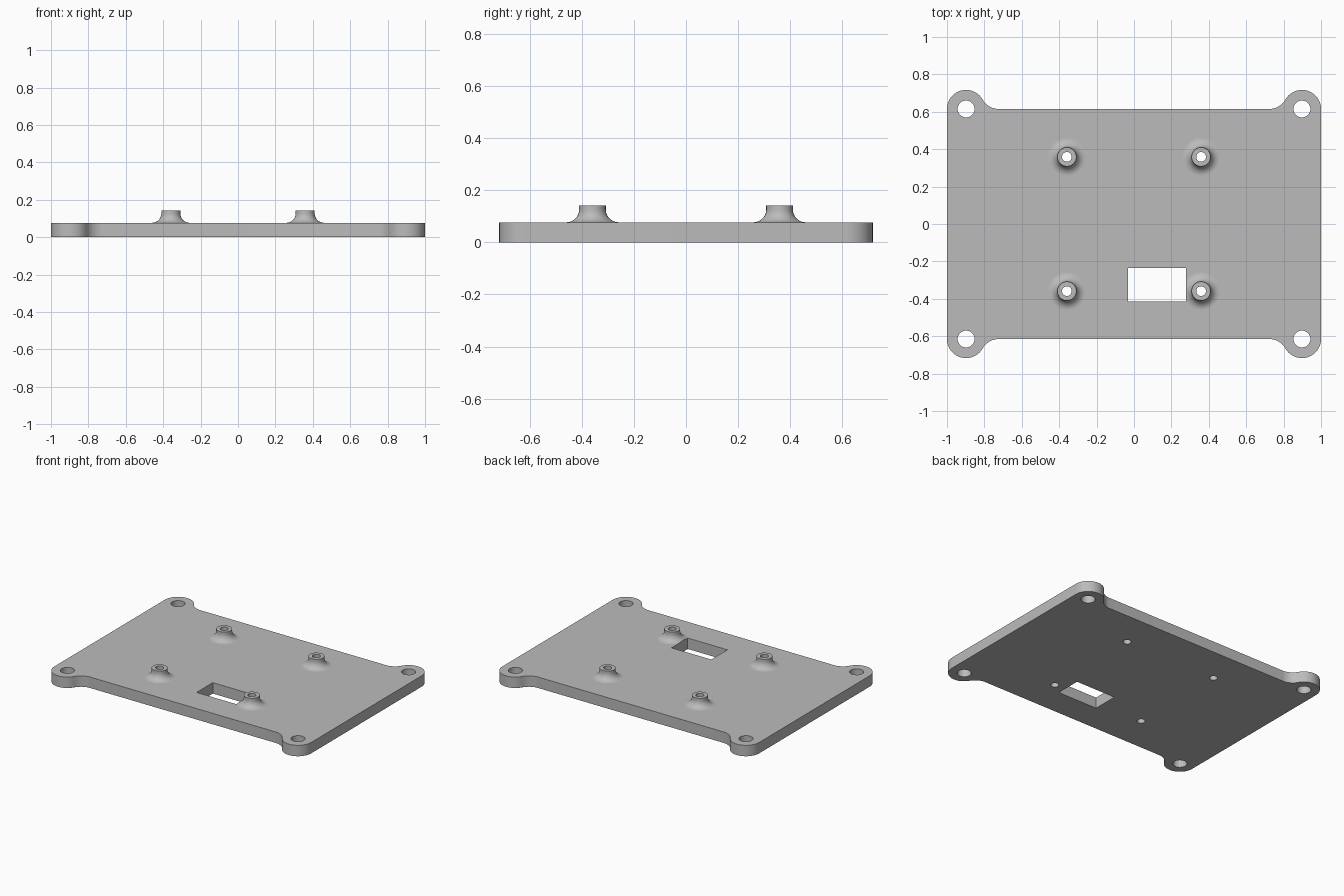
import bpy
import bmesh
from math import sin, cos, pi, sqrt, atan2, radians
from mathutils import Vector

cube = bpy.data.objects.get("Cube")
if cube:
    bpy.data.objects.remove(cube, do_unlink=True)

THICK, TOP = 0.077, 0.142           # plate top, standoff top
EAR = Vector((0.898, 0.615))        # corner ear centre
EAR_R, FILLET_R, HOLE_R = 0.102, 0.1, 0.045
POST, BORE_R, POST_R, FLARE = 0.359, 0.026, 0.051, 0.05
SLOT_X, SLOT_Y = (-0.032, 0.277), (-0.415, -0.235)

grey = bpy.data.materials.new("plain grey")
grey.use_nodes = True
colour = (0.5, 0.5, 0.5, 1)
grey.diffuse_color = colour
grey.node_tree.nodes["Principled BSDF"].inputs["Base Color"].default_value = colour


def arc(centre, r, start, end, n):
    return [(centre[0] + r * cos(start + (end - start) * i / n),
             centre[1] + r * sin(start + (end - start) * i / n)) for i in range(n + 1)]


def circle(centre, r, n=48):
    return arc(centre, r, 0, 2 * pi, n)[:-1]


def finish(name, bm):
    mesh = bpy.data.meshes.new(name)
    bm.to_mesh(mesh)
    bm.free()
    mesh.materials.clear()
    mesh.materials.append(grey)
    mesh.shade_smooth()
    mesh.set_sharp_from_angle(angle=radians(30))
    obj = bpy.data.objects.new(name, mesh)
    bpy.context.collection.objects.link(obj)


# Plate outline: one eared corner, mirrored round the four quadrants
dx = sqrt((EAR_R + FILLET_R) ** 2 - FILLET_R ** 2)
touch = pi - atan2(FILLET_R, dx)
corner = arc(EAR, EAR_R, 0, touch, 28)
corner += arc((EAR.x - dx, EAR.y + FILLET_R), FILLET_R, touch - pi, -pi / 2, 12)[1:]
outline = []
for sx, sy in ((1, 1), (-1, 1), (-1, -1), (1, -1)):
    pts = [(sx * x, sy * y) for x, y in corner]
    outline += pts if sx == sy else pts[::-1]

# Mounting holes, standoff bores and the rectangular slot
signs = [(sx, sy) for sx in (-1, 1) for sy in (-1, 1)]
loops = [outline]
loops += [circle((sx * EAR.x, sy * EAR.y), HOLE_R) for sx, sy in signs]
loops += [circle((sx * POST, sy * POST), BORE_R) for sx, sy in signs]
loops.append([(SLOT_X[0], SLOT_Y[0]), (SLOT_X[1], SLOT_Y[0]),
              (SLOT_X[1], SLOT_Y[1]), (SLOT_X[0], SLOT_Y[1])])

# Filled, extruded curve turned into the plate mesh
curve = bpy.data.curves.new("plate_profile", "CURVE")
curve.dimensions = "2D"
curve.fill_mode = "BOTH"
curve.extrude = THICK / 2
for loop in loops:
    spline = curve.splines.new("POLY")
    spline.points.add(len(loop) - 1)
    for p, (x, y) in zip(spline.points, loop):
        p.co = (x, y, 0, 1)
    spline.use_cyclic_u = True
helper = bpy.data.objects.new("plate_profile", curve)
bpy.context.collection.objects.link(helper)
flat = bpy.data.meshes.new_from_object(
    helper.evaluated_get(bpy.context.evaluated_depsgraph_get()))
bm = bmesh.new()
bm.from_mesh(flat)
bpy.data.objects.remove(helper, do_unlink=True)
bpy.data.curves.remove(curve)
bpy.data.meshes.remove(flat)
bmesh.ops.remove_doubles(bm, verts=bm.verts, dist=1e-5)
bmesh.ops.translate(bm, verts=bm.verts, vec=(0, 0, THICK / 2))
bmesh.ops.recalc_face_normals(bm, faces=bm.faces)
finish("base_plate", bm)

# Hollow standoffs with a flared foot
profile = [(BORE_R, THICK), (BORE_R, TOP), (POST_R, TOP)]
profile += arc((POST_R + FLARE, THICK + FLARE), FLARE, pi, 1.5 * pi, 12)
for sx, sy in signs:
    bm = bmesh.new()
    verts = [bm.verts.new((r, 0, z)) for r, z in profile]
    edges = [bm.edges.new(pair) for pair in zip(verts, verts[1:])]
    bmesh.ops.spin(bm, geom=verts + edges, cent=(0, 0, 0), axis=(0, 0, 1),
                   angle=2 * pi, steps=48, use_merge=True)
    bmesh.ops.remove_doubles(bm, verts=bm.verts, dist=1e-5)
    bmesh.ops.recalc_face_normals(bm, faces=bm.faces)
    if bm.faces and sum(f.normal.z for f in bm.faces) < 0:
        bmesh.ops.reverse_faces(bm, faces=bm.faces)
    bmesh.ops.translate(bm, verts=bm.verts, vec=(sx * POST, sy * POST, 0))
    if sx > 0 and sy < 0:
        # Trim the foot flush with the slot wall
        cut = bmesh.ops.bisect_plane(
            bm, geom=bm.verts[:] + bm.edges[:] + bm.faces[:], dist=1e-6,
            plane_co=(SLOT_X[1], 0, 0), plane_no=(1, 0, 0), clear_inner=True)
        rim = [g for g in cut["geom_cut"] if isinstance(g, bmesh.types.BMVert)]
        if len(rim) > 2:
            face = bm.faces.new(sorted(rim, key=lambda v: v.co.y))
            face.normal_update()
            if face.normal.x > 0:
                face.normal_flip()
    side = ("front" if sy < 0 else "back") + ("_left" if sx > 0 else "_right")
    finish(side + "_standoff", bm)
